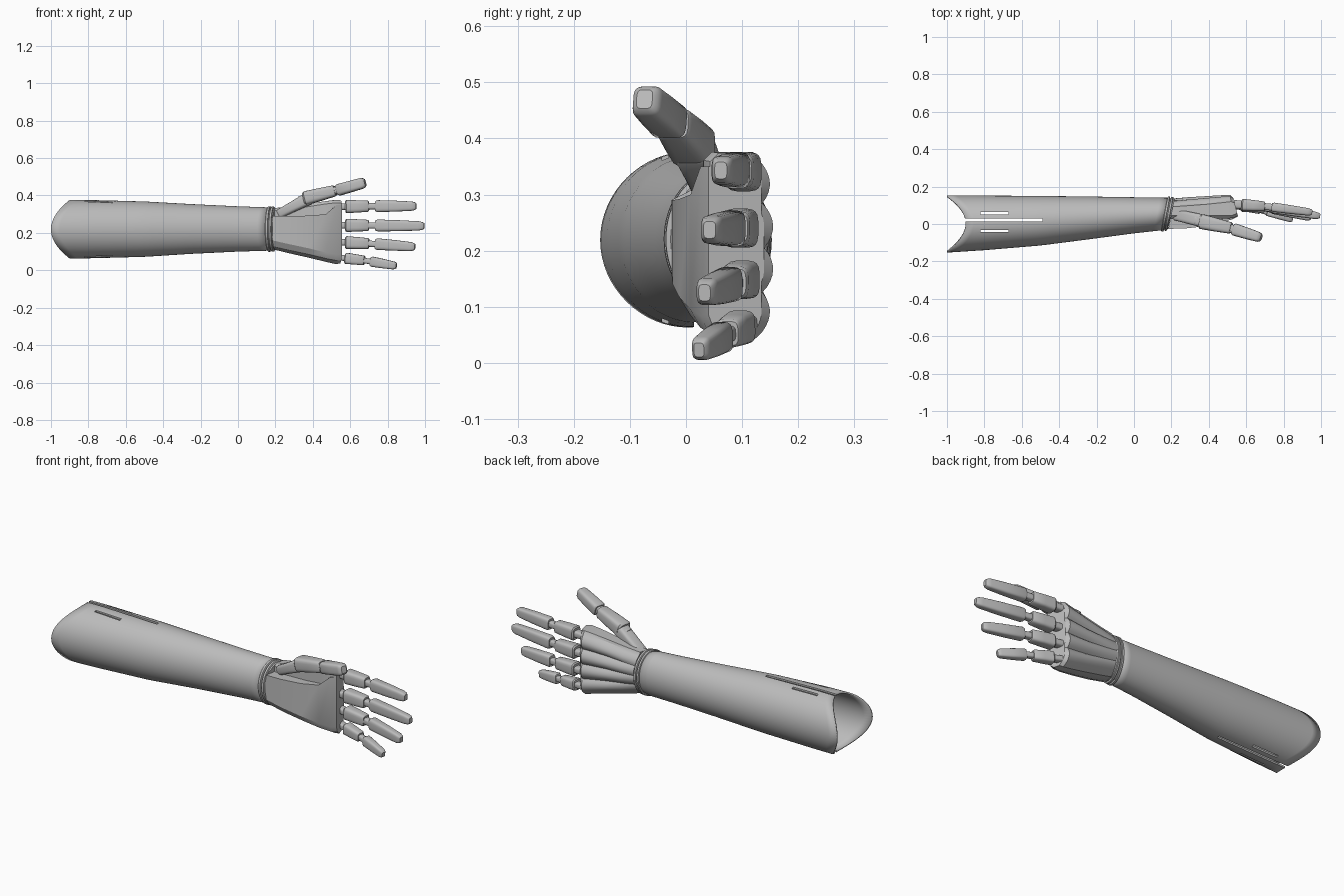
import bpy, bmesh
from math import sin, cos, pi, copysign
from mathutils import Vector

if "Cube" in bpy.data.objects:
    bpy.data.objects.remove(bpy.data.objects["Cube"])

grey = bpy.data.materials.new("light_grey_plastic")
grey.use_nodes = True
color = (0.5, 0.5, 0.5, 1)
grey.diffuse_color = color
grey.node_tree.nodes["Principled BSDF"].inputs["Base Color"].default_value = color


def loft(name, rings, caps=True, angle=35):
    """Skin a list of equal-length point rings into a smooth-shaded object."""
    bm = bmesh.new()
    vs = [[bm.verts.new(p) for p in ring] for ring in rings]
    n = len(vs[0])
    for a, b in zip(vs, vs[1:]):
        for i in range(n):
            j = (i + 1) % n
            bm.faces.new((a[i], a[j], b[j], b[i]))
    if caps:
        ends = [bm.faces.new(vs[0]), bm.faces.new(vs[-1])]
        bmesh.ops.triangulate(bm, faces=ends)
    bmesh.ops.recalc_face_normals(bm, faces=bm.faces[:])
    mesh = bpy.data.meshes.new(name)
    bm.to_mesh(mesh)
    bm.free()
    mesh.materials.append(grey)
    ob = bpy.data.objects.new(name, mesh)
    bpy.context.collection.objects.link(ob)
    select(ob)
    bpy.ops.object.shade_smooth_by_angle(angle=angle * pi / 180)
    return ob


def select(ob):
    bpy.ops.object.select_all(action='DESELECT')
    ob.select_set(True)
    bpy.context.view_layer.objects.active = ob


def lerp(a, b, t):
    return a + (b - a) * t


def table(rows, x):
    """Interpolate rows of (x, values...) at x."""
    for a, b in zip(rows, rows[1:]):
        if x <= b[0]:
            t = max(0, (x - a[0]) / (b[0] - a[0]))
            return [lerp(p, q, t) for p, q in zip(a[1:], b[1:])]
    return rows[-1][1:]


# Forearm shell: x, front y, back y, bottom z, top z
ARM = [(-1, -.153, .153, .062, .376), (-.8, -.14, .152, .064, .376),
       (-.5, -.115, .15, .072, .368), (-.25, -.083, .147, .088, .354),
       (0, -.05, .143, .1, .342), (.2, -.028, .14, .106, .335)]


def arm_point(x, a, grow=0):
    y0, y1, z0, z1 = table(ARM, x)
    return Vector((x, (y0 + y1) / 2 + ((y1 - y0) / 2 + grow) * cos(a),
                   (z0 + z1) / 2 + ((z1 - z0) / 2 + grow) * sin(a)))


def wrist_x(a):
    return .18 + .017 * cos(a)


ANGLES = [2 * pi * i / 64 for i in range(64)]
rings = []
for k in range(25):
    rings.append([arm_point(lerp(-1 + .1 * sin(a) ** 2, wrist_x(a) - .012, k / 24), a)
                  for a in ANGLES])
forearm = loft("forearm_shell", rings, caps=False)
shell = forearm.modifiers.new("thickness", 'SOLIDIFY')
shell.thickness = .009

# Strap slots and the lengthwise slit, cut through top and bottom
for x0, x1, y, w in [(-1.1, -.49, .022, .016), (-.82, -.67, .057, .012), (-.82, -.67, -.037, .012)]:
    bpy.ops.mesh.primitive_cube_add(size=1, location=((x0 + x1) / 2, y, .2))
    cutter = bpy.context.object
    cutter.scale = (x1 - x0, w, 1)
    cutter.hide_render = True
    cut = forearm.modifiers.new("slot", 'BOOLEAN')
    cut.operation, cut.object, cut.solver = 'DIFFERENCE', cutter, 'EXACT'
    select(forearm)
    for m in [m.name for m in forearm.modifiers if m.type in {'SOLIDIFY', 'BOOLEAN'}]:
        bpy.ops.object.modifier_apply(modifier=m)
    bpy.data.objects.remove(cutter)


# Wrist bands
def band(name, offset, width, grow):
    rows = [(0, grow - .003), (.15, grow), (.85, grow), (1, grow - .003)]
    loft(name, [[arm_point(wrist_x(a) + offset + width * t, a, g) for a in ANGLES]
                for t, g in rows])


band("wrist_band_rear", -.018, .014, .006)
band("wrist_core", -.01, .03, -.003)
band("wrist_band_front", 0, .014, .005)


# Palm: flat front with a thumb shelf, ridged back
def palm_ring(x, skew, yf, yb, zb, zt, ys, zs, amp, rnd):
    pts = [(lerp(yf, yb, .35), zb), (lerp(yf, yb, .12), zb + .018), (yf, zb + .05),
           (yf, zs), (ys, zs), (ys, zt - .015), (ys + .015, zt), (lerp(yf, yb, .72), zt)]
    for i in range(33):
        u = i / 32
        dip = amp * (1 - abs(sin(4 * pi * u)) ** .8) + rnd * (2 * u - 1) ** 2
        pts.append((yb - dip, lerp(zt - .012, zb + .012, u)))
    pts.append((lerp(yf, yb, .65), zb))
    return [Vector((x + skew * (y - .055), y, z)) for y, z in pts]


loft("palm", [
    palm_ring(.2, .2, -.026, .138, .11, .333, .03, .29, .002, .04),
    palm_ring(.28, .1, -.024, .145, .09, .342, .032, .29, .012, .03),
    palm_ring(.38, 0, -.012, .15, .067, .356, .032, .292, .02, .022),
    palm_ring(.47, 0, .008, .155, .045, .37, .03, .3, .02, .016),
    palm_ring(.525, -.1, .026, .156, .034, .376, .031, .35, .017, .012),
    palm_ring(.552, -.25, .04, .14, .036, .374, .043, .35, .014, .01)], angle=28)


# Digits: rounded-rectangle links between two points
def link(name, p0, p1, stations, power=.5):
    p0, p1 = Vector(p0), Vector(p1)
    axis = (p1 - p0).normalized()
    side = Vector((0, 0, 1)).cross(axis).normalized()
    up = axis.cross(side)
    rings = []
    for t, w, h in stations:
        c = p0.lerp(p1, t)
        ring = []
        for i in range(20):
            a = 2 * pi * (i + .5) / 20
            s, q = [copysign(abs(f(a)) ** power, f(a)) for f in (cos, sin)]
            ring.append(c + side * s * w / 2 + up * q * h / 2)
        rings.append(ring)
    return loft(name, rings)


def segment(name, p0, p1, w0, h0, w1, h1, tip=False):
    rows = [(0, w0 * .85, h0 * .85), (.05, w0, h0), (.5, lerp(w0, w1, .4), lerp(h0, h1, .4))]
    if tip:
        rows += [(.88, w1, h1), (.96, w1 * .85, h1 * .85), (1, w1 * .55, h1 * .6)]
    else:
        rows += [(.95, w1, h1), (1, w1 * .85, h1 * .85)]
    link(name, p0, p1, rows)


def peg(name, p0, p1, w, h):
    link(name, p0, p1, [(0, w, h), (1, w, h)], .6)


# name, knuckle, middle joint, tip, width scale
FINGERS = [("index", (.545, .105, .34), (.72, .093, .343), (.953, .062, .343), 1),
           ("middle", (.545, .1, .24), (.72, .086, .24), (.995, .042, .237), 1),
           ("ring", (.545, .105, .15), (.72, .083, .142), (.946, .033, .125), .97),
           ("little", (.545, .105, .068), (.695, .07, .05), (.847, .023, .023), .85)]
for name, a, b, c, s in FINGERS:
    a, b, c = Vector(a), Vector(b), Vector(c)
    gap = .02 / (b - a).length
    start, end = a.lerp(b, .03 / (b - a).length), b.lerp(a, gap)
    peg(name + "_knuckle_peg", a.lerp(b, -.1), a.lerp(b, .4), .045 * s, .036 * s)
    segment(name + "_base_link", start, end, .064 * s, .07 * s, .052 * s, .06 * s)
    peg(name + "_middle_peg", b.lerp(a, .25), b.lerp(c, .2), .036 * s, .034 * s)
    segment(name + "_tip_link", b.lerp(c, .016 / (c - b).length), c,
            .05 * s, .064 * s, .04 * s, .05 * s, True)

# Thumb
segment("thumb_mount", (.22, .05, .3), (.385, .012, .388), .062, .05, .07, .068)
peg("thumb_base_peg", (.33, .02, .37), (.42, .005, .4), .05, .05)
segment("thumb_base_link", (.355, .014, .384), (.52, -.022, .426), .08, .074, .062, .06)
peg("thumb_middle_peg", (.48, -.015, .418), (.58, -.04, .44), .045, .04)
segment("thumb_tip_link", (.532, -.028, .428), (.68, -.074, .47), .066, .062, .054, .058, True)
